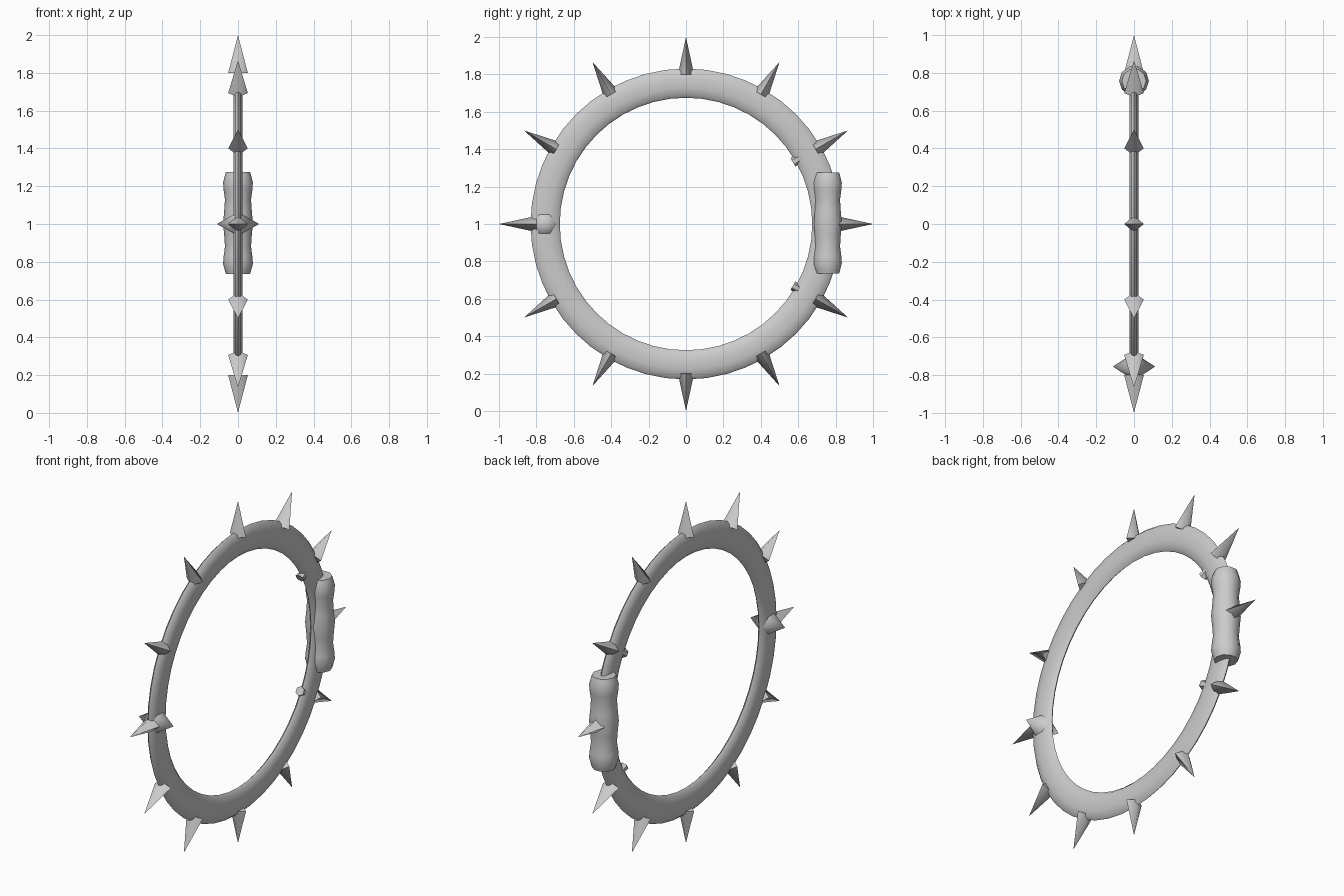
import bpy, bmesh
from math import sin, cos, pi, radians
from mathutils import Matrix, Vector

if "Cube" in bpy.data.objects:
    bpy.data.objects.remove(bpy.data.objects["Cube"])

steel = bpy.data.materials.new("grey steel")
steel.use_nodes = True
GREY = (0.6, 0.6, 0.6, 1)
steel.diffuse_color = GREY
steel.node_tree.nodes["Principled BSDF"].inputs["Base Color"].default_value = GREY
CENTRE = Vector((0, 0, 1))


def finish(name, bm, angle):
    bmesh.ops.recalc_face_normals(bm, faces=bm.faces)
    mesh = bpy.data.meshes.new(name)
    bm.to_mesh(mesh)
    bm.free()
    mesh.materials.append(steel)
    ob = bpy.data.objects.new(name, mesh)
    bpy.context.collection.objects.link(ob)
    bpy.ops.object.select_all(action="DESELECT")
    ob.select_set(True)
    bpy.context.view_layer.objects.active = ob
    bpy.ops.object.shade_smooth_by_angle(angle=radians(angle))
    return ob


def skin(bm, loops, closed):
    count = len(loops)
    for i in range(count if closed else count - 1):
        a, b = loops[i], loops[(i + 1) % count]
        for j in range(len(a)):
            k = (j + 1) % len(a)
            bm.faces.new((a[j], a[k], b[k], b[j]))


def cone(name, sides, r1, r2, length, matrix, angle, spin=0):
    bm = bmesh.new()
    bmesh.ops.create_cone(bm, cap_ends=True, segments=sides, radius1=r1, radius2=r2,
                          depth=length, matrix=matrix @ Matrix.Translation((0, 0, length / 2))
                          @ Matrix.Rotation(spin, 4, "Z"))
    return finish(name, bm, angle)


def radial(angle, r):
    # Local z points outwards from the ring centre, local x stays along x
    return (Matrix.Translation(CENTRE) @ Matrix.Rotation(-angle, 4, "X")
            @ Matrix.Translation((0, 0, r)))


# Flattened oval ring
bm = bmesh.new()
loops = []
for i in range(48):
    a = 2 * pi * i / 48
    loop = []
    for j in range(10):
        t = 2 * pi * j / 10
        r = 0.753 + 0.078 * cos(t)
        loop.append(bm.verts.new(CENTRE + Vector((0.025 * sin(t), r * sin(a), r * cos(a)))))
    loops.append(loop)
skin(bm, loops, True)
finish("ring_blade", bm, 60)

# Twelve four-sided spikes around the rim
for i in range(12):
    m = radial(i * pi / 6, 0.8) @ Matrix.Diagonal((0.052, 0.043, 1, 1))
    cone(f"rim_spike_{i + 1}", 4, 1, 0, 0.2, m, 95)

# Pair of six-sided points across the ring at the front
for side, name in ((1, "left"), (-1, "right")):
    m = (Matrix.Translation((0, -0.755, 1)) @ Matrix.Rotation(side * pi / 2, 4, "Y"))
    cone(f"{name}_cross_point", 6, 0.073, 0, 0.112, m, 60)

# Grip turned with finger swells
profile = [(0.735, 0.064), (0.755, 0.07), (0.79, 0.079), (0.83, 0.076), (0.88, 0.069),
           (0.94, 0.073), (1.005, 0.079), (1.07, 0.073), (1.13, 0.069), (1.18, 0.076),
           (1.22, 0.079), (1.255, 0.07), (1.275, 0.064)]
bm = bmesh.new()
loops = [[bm.verts.new((r * cos(2 * pi * j / 10), 0.758 + r * sin(2 * pi * j / 10), z))
          for j in range(10)] for z, r in profile]
skin(bm, loops, False)
bm.faces.new(loops[0])
bm.faces.new(loops[-1])
finish("grip", bm, 50)

# Small studs on the inner edge above and below the grip
for name, deg in (("upper", 60), ("lower", 120)):
    m = radial(radians(deg), 0.66) @ Matrix.Diagonal((0.03, 0.03, 1, 1))
    cone(f"{name}_inner_stud", 6, 0.9, 0.6, 0.05, m, 40)
